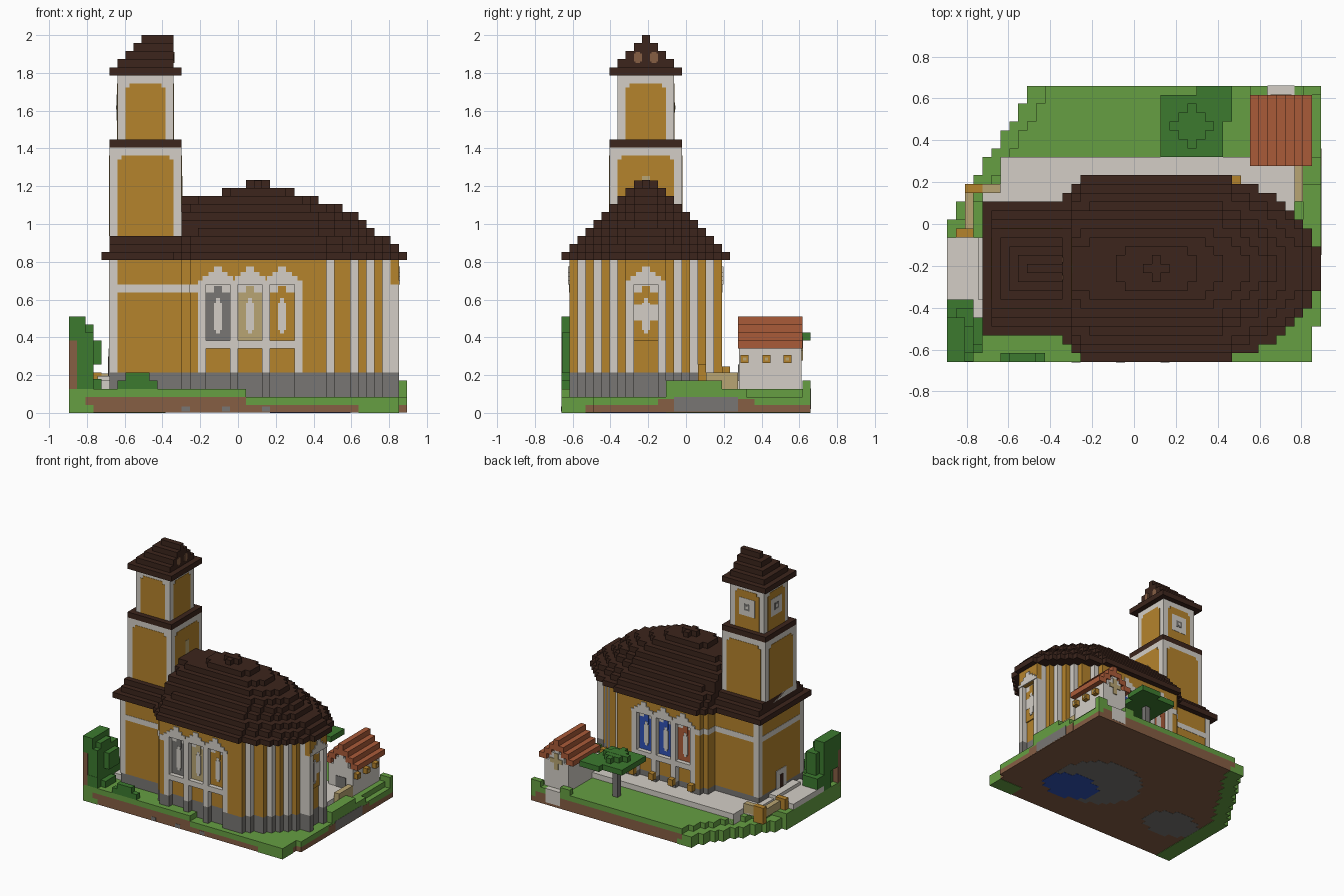
import bpy, bmesh, math

if "Cube" in bpy.data.objects:
    bpy.data.objects.remove(bpy.data.objects["Cube"], do_unlink=True)

V = 2 / 47  # block size; all dimensions below are in blocks


def srgb(c):
    return tuple((v / 255 / 12.92 if v < 11 else ((v / 255 + 0.055) / 1.055) ** 2.4) for v in c) + (1.0,)


COLOURS = {
    "ochre": (181, 131, 44), "white": (211, 206, 198), "brown": (60, 37, 28),
    "grey": (120, 118, 115), "grass": (102, 159, 66), "earth": (134, 94, 68),
    "leaf": (60, 122, 47), "tile": (170, 91, 57), "blue": (48, 82, 182),
    "tan": (185, 165, 115),
}
MATS = {}
for name, rgb in COLOURS.items():
    m = bpy.data.materials.new(name)
    m.use_nodes = True
    m.diffuse_color = srgb(rgb)
    m.node_tree.nodes["Principled BSDF"].inputs["Base Color"].default_value = srgb(rgb)
    MATS[name] = m


class Part:
    """A named object made of coloured blocks."""

    def __init__(self, name):
        self.name, self.bm, self.mats = name, bmesh.new(), []

    def box(self, col, x0, x1, y0, y1, z0, z1):
        if col not in self.mats:
            self.mats.append(col)
        lo = [min(a, b) for a, b in ((x0, x1), (y0, y1), (z0, z1))]
        hi = [max(a, b) for a, b in ((x0, x1), (y0, y1), (z0, z1))]
        vs = bmesh.ops.create_cube(self.bm, size=1)["verts"]
        for v in vs:
            p = [hi[i] if v.co[i] > 0 else lo[i] for i in range(3)]
            v.co = ((p[0] - 21) * V, (p[1] - 15.5) * V, p[2] * V)
        for f in {f for v in vs for f in v.link_faces}:
            f.material_index = self.mats.index(col)

    def disc(self, col, cx, cy, rx, ry, z0, z1):
        for i in range(math.ceil(-ry), math.ceil(ry)):
            w = round(rx * math.sqrt(max(0, 1 - (i + 0.5) ** 2 / ry ** 2)))
            if w:
                self.box(col, cx - w, cx + w, cy + i, cy + i + 1, z0, z1)

    def done(self):
        me = bpy.data.meshes.new(self.name)
        self.bm.to_mesh(me)
        self.bm.free()
        for c in self.mats:
            me.materials.append(MATS[c])
        bpy.context.collection.objects.link(bpy.data.objects.new(self.name, me))


# Ground: earth slab with a stepped lawn and a cut back corner
p = Part("ground")
for y in range(31):
    left = 0 if y < 16 else round((y - 15) * 0.63)
    right = 41 if y < 4 else 42
    dirt = 36 if y < 3 else right
    p.box("earth", left + 3, dirt, y, y + 1, 0.06, 1)
    p.box("grass", left, left + 3, y, y + 1, 0, 1)
    if dirt < right:
        p.box("grass", dirt, right, y, y + 1, 0, 1)
    mid = 22 if y < 13 else 41
    p.box("grass", left, left + 2, y, y + 1, 1, 2)
    p.box("earth", left + 2, mid, y, y + 1, 1, 2)
    p.box("grass", mid, right, y, y + 1, 1, 2)
    p.box("grass", left + 2 * (y > 15), mid, y, y + 1, 2, 3)
p.box("grass", 40, 42, 13, 20, 2, 4)
p.box("grass", 41, 42, 20, 23, 2, 3)
p.box("grass", 40, 42, 30, 31, 2, 4)
p.box("grass", 34, 36, 30, 31, 3, 4)
p.box("grey", 41, 42.04, 14, 22, 0.2, 2)
p.box("earth", 41, 42.03, 12, 24, 0.1, 1.7)
for x in (14, 19, 24):
    p.box("grey", x, x + 1, -0.05, 0.5, 0.2, 0.8)
p.disc("grey", 27, 13, 8, 7, 0.03, 0.1)
p.disc("blue", 30, 9, 5, 4, 0, 0.1)
p.disc("grey", 8, 10, 5, 4, 0.03, 0.1)
p.done()

# Paved path round the back and the entrance
p = Part("path")
p.box("white", 6, 39, 16, 23, 2, 4)
p.box("white", 0, 5, 5, 14, 3, 4)
p.box("white", 4, 6, 14, 20, 3, 4)
p.box("white", 3.5, 5, 7, 14, 4, 4.6)
p.box("white", 36, 39, 30, 31.03, 0.5, 3.05)
p.done()

# Nave: core rows with alternating pilasters at the rounded end
ENDS = {2: 33, 3: 35, 4: 36, 5: 37, 6: 38, 7: 39, 8: 40, 9: 40, 10: 40}
p = Part("nave_walls")
for r in range(2, 19):
    k = min(r, 20 - r)
    end = ENDS[k]
    post = 1 if k % 2 == 0 and k < 10 else 0
    p.box("grey", 14, end, r, r + 1, 1.5, 5)
    p.box("ochre", 14, end - post, r, r + 1, 5, 19)
    if post:
        p.box("white", end - 1, end, r, r + 1, 5, 19)

PLACES = {
    "front": lambda u0, u1, d0, d1: (u0, u1, d0, d1),
    "back": lambda u0, u1, d0, d1: (u0, u1, 21 - d0, 21 - d1),
    "apse": lambda u0, u1, d0, d1: (42 - d0, 42 - d1, u0, u1),
}


def window_bay(place, first, infills):
    """Row of recessed pointed windows between white piers."""
    def b(col, u0, u1, d0, d1, z0, z1):
        p.box(col, *PLACES[place](u0, u1, d0, d1), z0, z1)
    n = len(infills)
    for i in range(n + 1):
        u = first + 4 * i
        b("grey", u, u + 1, 1, 2, 1.5, 5)
        b("white", u, u + 1, 1, 2, 5, 16)
    b("ochre", first, first + 4 * n + 1, 1, 2, 16, 19)
    for i, col in enumerate(infills):
        c = first + 4 * i + 2
        b(col, c - 1, c + 2, 1.8, 2, 9, 15)
        b("white", c - 1, c + 2, 1.8, 2, 15, 16)
        b(col, c, c + 1, 1.7, 2, 14, 15.8)
        b("white", c + 0.25, c + 0.75, 1.65, 2, 9.9, 14.3)
        b("white", c, c + 1, 1.7, 2, 10.3, 13.7)
        if place == "apse":
            b("white", c - 1, c + 2, 1.75, 2, 11.5, 13.5)
        else:
            b("white", c - 1, c + 2, 1, 2, 8, 9)
        b("white", c - 2, c + 3, 0.85, 1, 16, 16.5)
        b("white", c - 1.4, c + 2.4, 0.85, 1, 16.5, 17)
        b("white", c - 0.7, c + 1.7, 0.85, 1, 17, 17.5)
        b("white", c, c + 1, 0.85, 1, 17.5, 18.2)


window_bay("front", 16, ["grey", "tan", "ochre"])
window_bay("back", 16, ["tile", "blue", "blue"])
window_bay("apse", 8, ["ochre"])
for y in (1, 19):  # plain wall beside the window bays
    for x0, x1 in ((15, 16), (29, 32)):
        p.box("grey", x0, x1, y, y + 1, 1.5, 5)
        p.box("ochre", x0, x1, y, y + 1, 5, 19)
p.box("white", 14.95, 16, 0.95, 20.05, 15, 16)
p.box("white", 13.95, 15, 1.95, 19.05, 15, 16)
p.done()

# Entrance wing under the tower
p = Part("entrance_wing")
p.box("grey", 5, 14, 4, 17, 1.5, 5)
p.box("ochre", 5, 14, 4, 17, 5, 19)
p.box("white", 4.95, 14, 3.95, 17.05, 15, 16)
for y0, y1 in ((3.92, 5), (16, 17.08)):
    p.box("white", 4.92, 6, y0, y1, 5, 19)
p.box("white", 4.9, 5, 9, 12, 4.6, 8)
p.box("brown", 4.85, 5, 10, 11, 4.6, 7)
p.done()

# Stepped roof over wing and nave
p = Part("main_roof")
for k in range(3):
    p.box("brown", 4 + min(k, 1), 14, 3 + k, 18 - k, 19 + k, 20 + k)
for k, a in enumerate((18.5, 17.5, 16.5, 14.5, 13.5, 12.5, 10.5, 7.5, 4.5)):
    n = 10 - k
    for d in range(-n, n + 1):
        w = round(a * math.sqrt(1 - (d / (n + 1.25)) ** 2) - 0.5) + 0.5
        west = 23.5 - w if k > 6 and k != 7 else max(14 - (k == 0 and abs(d) < 9), 23.5 - w - 2 * (k > 3))
        if k in (6, 7) and abs(d) < 3:
            west = 14
        p.box("brown", west, 23.5 + w, 10 + d, 11 + d, 19 + k, 20 + k)
p.box("brown", 22, 25, 10, 11, 28, 29)
p.box("brown", 23, 24, 9, 12, 28, 28.9)
p.done()

# Tower with framed panels
p = Part("tower")
for m, z0, z1 in ((0, 21, 33), (1, 34, 42)):
    x0, x1, y0, y1 = 5 + m, 14 - m, 6 + m, 15 - m
    p.box("white", x0, x1, y0, y1, z0, z1)
    for z, inset in ((z1 - 1, 1.5), (z1 - 1.5, 1)):
        p.box("ochre", x0 - 0.05, x1 + 0.05, y0 + inset, y1 - inset, max(z0, 22), z)
        p.box("ochre", x0 + inset, x1 - inset, y0 - 0.05, y1 + 0.05, max(z0, 22), z)
p.box("brown", 5, 14, 6, 15, 33, 34)
for s, t, col in ((1.6, 0.1, "white"), (0.6, 0.14, "grey"), (0.25, 0.18, "white")):  # belfry openings
    p.box(col, 6 - t, 6.5, 10.5 - s, 10.5 + s, 38 - s, 38 + s)
    p.box(col, 9.5 - s, 9.5 + s, 13.5, 14 + t, 38 - s, 38 + s)
p.box("tan", 13.5, 14.1, 10, 11, 27, 29.5)
p.done()

p = Part("tower_roof")
for k in range(5):
    p.box("brown", 5 + k, 14 if k == 0 else 13, 6 + k, 15 - k, 42 + k, 43 + k)
for y in (9, 11):
    p.box("earth", 12.5, 13.05, y, y + 1, 43.7, 44.7)
    p.box("earth", 12.5, 13.1, y + 0.2, y + 0.8, 43.5, 44.9)
p.done()

# Small outbuilding with tiled gable roof and window boxes
p = Part("outbuilding")
p.box("white", 35, 40, 22.1, 29.9, 1, 8)
p.box("white", 36, 39, 22.1, 29.9, 8, 9.5)
p.box("white", 37, 38, 22.1, 29.9, 9.5, 11)
for s in range(4):
    p.box("tile", 34 + s, 35.5 + s if s < 3 else 38, 22, 30, 8 + s, 9 + s)
    if s < 3:
        p.box("tile", 41 - s, 39.5 - s, 22, 30, 8 + s, 9 + s)
for y in (22.3, 25, 27.6):
    p.box("ochre", 39.5, 40.8, y, y + 1, 6.2, 7.2)
    p.box("tan", 40, 40.85, y + 0.3, y + 0.7, 6.5, 6.9)
p.box("tan", 37.1, 37.9, 29.8, 30.05, 6.5, 9.5)
p.box("tan", 36.3, 38.7, 29.8, 30.05, 7.7, 8.5)
p.box("grey", 36.5, 38.5, 22, 22.1, 2, 6)
p.done()

# Trees and bushes
p = Part("back_tree")
p.box("grey", 27, 28, 26, 27, 2, 9)
p.box("leaf", 24, 31, 23, 30, 9, 10)
p.box("leaf", 28, 31, 30, 31, 9, 10)
p.box("leaf", 31, 32, 27, 31, 9, 10)
for i in range(3):
    p.box("leaf", 25 + i, 30 - i, 26 - i, 27 + i, 10, 11 - i * 0.03)
p.done()

p = Part("front_tree")
p.box("earth", 0, 1, 0, 1, 0.2, 9)
for b in ((0, 2, 0, 1, 9, 12), (0, 2, 1, 5, 6, 12), (1, 3, 0.05, 6, 5, 10), (2, 3, 1, 4, 10, 11),
          (2, 4, 2, 5, 6, 9), (0, 3, 3, 7, 3, 6), (1, 3, 0, 3, 3, 5),
          (2, 4, 1, 4, 3, 4.2), (6, 11, 0, 1, 3, 4), (7, 10, 0, 1, 4, 5)):
    p.box("leaf", *b)
p.done()

# Low fence, planters under the eaves, and bench
p = Part("fence_and_planters")
p.box("tan", 2, 3, 15, 19, 3, 4.5)
p.box("tan", 4, 6, 19, 20, 3, 4.9)
p.box("ochre", 1, 3, 14, 15, 3, 5)
p.box("ochre", 2, 4, 19, 20, 2, 5)
for x in range(16, 34, 4):
    p.box("ochre", x, x + 1, 20, 20.95, 4.6, 5.8)
p.box("ochre", 36, 37, 17, 18, 4, 6)
p.box("tan", 39, 40, 18, 22, 2, 5)
p.done()
